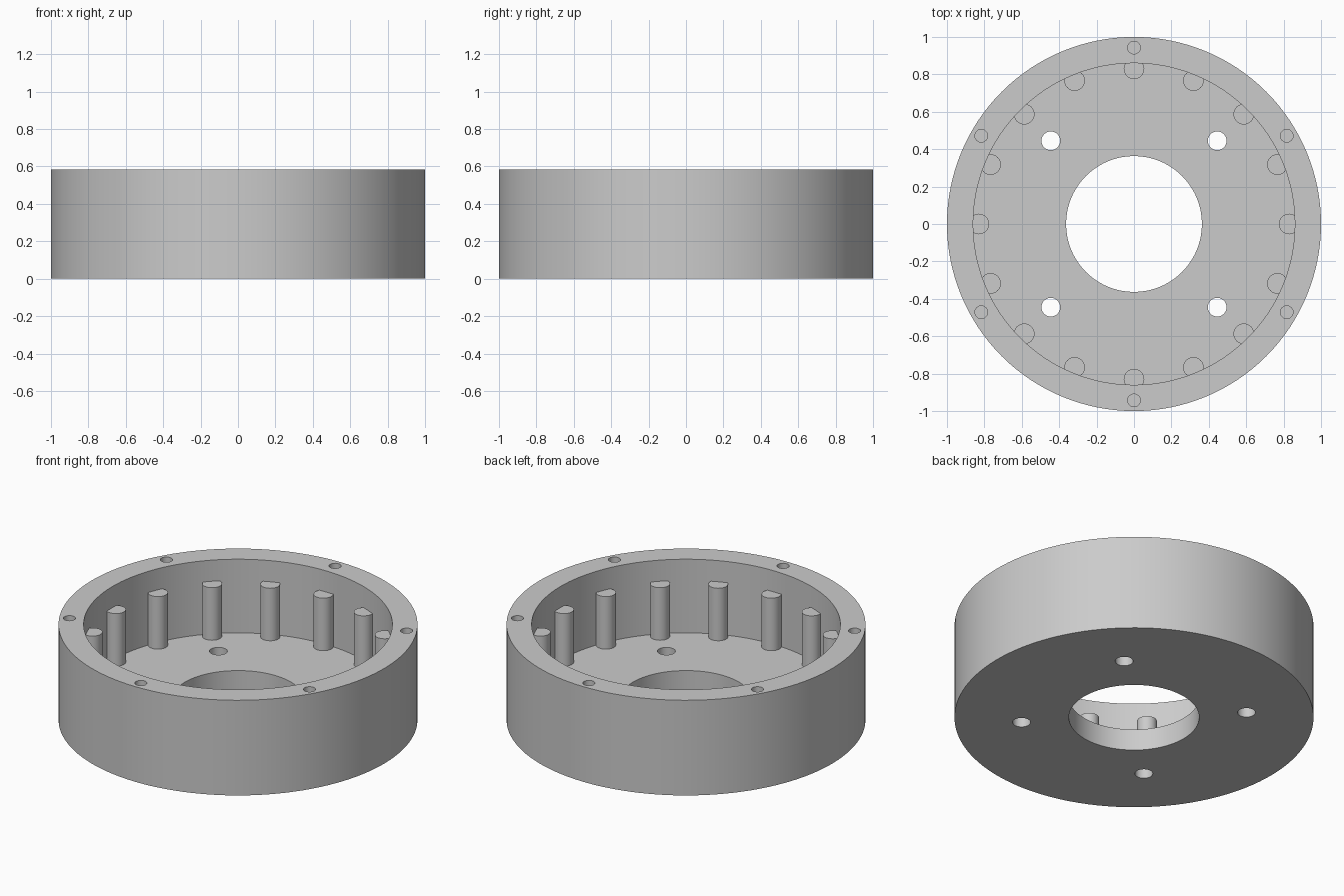
import bpy, bmesh
from math import cos, sin, pi, radians

if "Cube" in bpy.data.objects:
    bpy.data.objects.remove(bpy.data.objects["Cube"])

HEIGHT, FLOOR, PIN_TOP = 0.585, 0.132, 0.455
OUTER, INNER, BORE = 1.0, 0.86, 0.363

grey = bpy.data.materials.new("plain grey")
grey.use_nodes = True
grey.diffuse_color = (0.6, 0.6, 0.6, 1)
grey.node_tree.nodes["Principled BSDF"].inputs["Base Color"].default_value = (0.6, 0.6, 0.6, 1)


def finish(name, bm):
    """Turn a bmesh into a named grey object."""
    bmesh.ops.recalc_face_normals(bm, faces=bm.faces)
    mesh = bpy.data.meshes.new(name)
    bm.to_mesh(mesh)
    bm.free()
    mesh.materials.append(grey)
    obj = bpy.data.objects.new(name, mesh)
    bpy.context.collection.objects.link(obj)
    return obj


def lathe(name, profile, steps):
    """Spin a closed (radius, z) profile about the z axis."""
    bm = bmesh.new()
    rings = [[bm.verts.new((r * cos(2 * pi * i / steps), r * sin(2 * pi * i / steps), z))
              for r, z in profile] for i in range(steps)]
    n = len(profile)
    for i in range(steps):
        a, b = rings[i], rings[(i + 1) % steps]
        for j in range(n):
            k = (j + 1) % n
            bm.faces.new((a[j], b[j], b[k], a[k]))
    return finish(name, bm)


def posts(name, spots, radius, low, high, sides=32):
    """One object holding an upright cylinder at every (distance, angle) spot."""
    bm = bmesh.new()
    for dist, deg in spots:
        made = bmesh.ops.create_cone(bm, cap_ends=True, segments=sides, radius1=radius,
                                     radius2=radius, depth=high - low)
        bmesh.ops.translate(bm, verts=made["verts"], vec=(
            dist * cos(radians(deg)), dist * sin(radians(deg)), (low + high) / 2))
    return finish(name, bm)


def smooth(obj):
    bpy.ops.object.select_all(action="DESELECT")
    obj.select_set(True)
    bpy.context.view_layer.objects.active = obj
    bpy.ops.object.shade_smooth_by_angle(angle=radians(30))


# Cup-shaped housing with a central bore
housing = lathe("housing", [(BORE, 0), (OUTER, 0), (OUTER, HEIGHT), (INNER, HEIGHT),
                            (INNER, FLOOR), (BORE, FLOOR)], 128)

# Four through holes in the floor and six blind holes in the rim
cutters = [
    posts("floor_hole_cutter", [(0.629, 45 + 90 * i) for i in range(4)], 0.05, -0.1, 0.3),
    posts("rim_hole_cutter", [(0.943, 30 + 60 * i) for i in range(6)], 0.034, 0.3, 0.7),
]
for cutter in cutters:
    cut = housing.modifiers.new(cutter.name, "BOOLEAN")
    cut.operation = "DIFFERENCE"
    cut.solver = "EXACT"
    cut.object = cutter
    cutter.hide_render = True
    bpy.context.view_layer.objects.active = housing
    bpy.ops.object.modifier_apply(modifier=cut.name)
    bpy.data.objects.remove(cutter)

# Ring of pins half sunk into the inner wall
pins = posts("wall_pins", [(0.83, 22.5 * i) for i in range(16)], 0.055, FLOOR - 0.02, PIN_TOP)

for part in (housing, pins):
    smooth(part)
